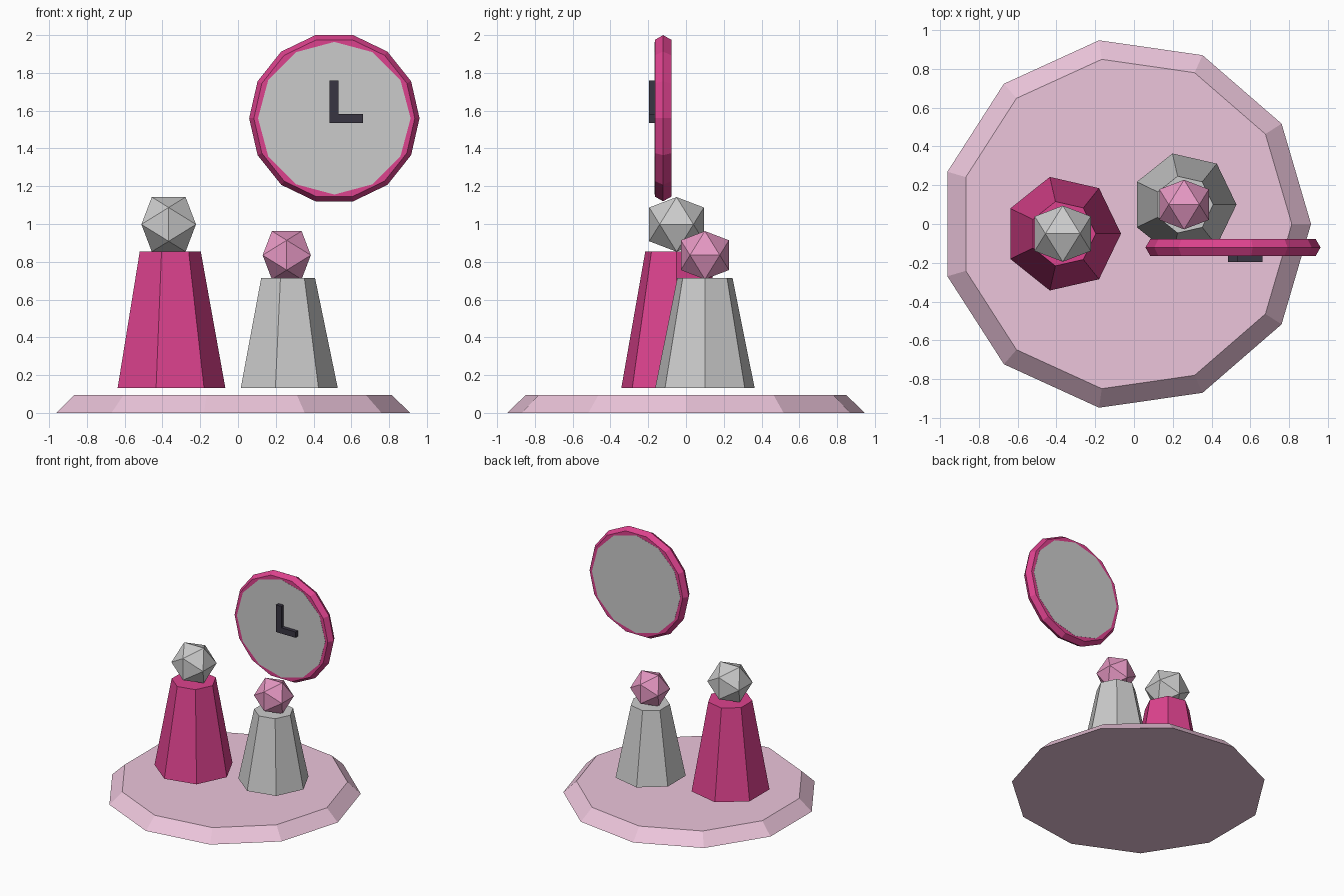
import bpy, bmesh
from math import cos, sin, tau, pi, sqrt

if "Cube" in bpy.data.objects:
    bpy.data.objects.remove(bpy.data.objects["Cube"])


def material(name, rgb):
    m = bpy.data.materials.new(name)
    m.diffuse_color = (*rgb, 1)
    m.use_nodes = True
    m.node_tree.nodes["Principled BSDF"].inputs["Base Color"].default_value = m.diffuse_color
    return m


BLUSH = material("blush", (0.84, 0.56, 0.71))
ROSE = material("rose", (0.72, 0.055, 0.27))
SKIN = material("soft_pink", (0.78, 0.31, 0.54))
DARK = material("dark", (0.04, 0.035, 0.055))


def finish(name, bm, loc, mat=None, rot=(0, 0, 0)):
    bmesh.ops.recalc_face_normals(bm, faces=bm.faces[:])
    mesh = bpy.data.meshes.new(name)
    bm.to_mesh(mesh)
    bm.free()
    ob = bpy.data.objects.new(name, mesh)
    ob.location, ob.rotation_euler = loc, rot
    if mat:
        mesh.materials.append(mat)
    bpy.context.collection.objects.link(ob)
    return ob


def loft(name, bottom, top, loc, mat=None, rot=(0, 0, 0)):
    """Closed solid between two matching outlines."""
    bm = bmesh.new()
    a = [bm.verts.new(p) for p in bottom]
    b = [bm.verts.new(p) for p in top]
    n = len(a)
    bm.faces.new(a[::-1])
    bm.faces.new(b)
    for i in range(n):
        j = (i + 1) % n
        bm.faces.new((a[i], a[j], b[j], b[i]))
    return finish(name, bm, loc, mat, rot)


def ring(n, r, z):
    return [(r * cos(tau * i / n), r * sin(tau * i / n), z) for i in range(n)]


def frustum(name, n, r0, r1, z0, z1, loc, mat=None, rot=(0, 0, 0)):
    return loft(name, ring(n, r0, z0), ring(n, r1, z1), loc, mat, rot)


def icosahedron(name, half, loc, mat=None):
    """Edge-up icosahedron; half is its half-width."""
    u = half * 2 / (1 + sqrt(5))
    bm = bmesh.new()
    for s in (-1, 1):
        for t in (-1, 1):
            for p in ((s * u, 0, t * half), (0, t * half, s * u), (t * half, s * u, 0)):
                bm.verts.new(p)
    bmesh.ops.convex_hull(bm, input=bm.verts[:])
    return finish(name, bm, loc, mat)


# Eleven-sided base
frustum("base", 11, 0.956, 0.857, 0, 0.095, (-0.044, 0, 0), BLUSH)

# Two figures: tapered seven-sided body and faceted head
for label, x, y, r0, r1, top, half, hz, body, head in (
        ("tall", -0.367, -0.05, 0.30, 0.17, 0.854, 0.1446, 0.998, ROSE, None),
        ("short", 0.258, 0.10, 0.27, 0.15, 0.714, 0.1276, 0.835, None, SKIN)):
    frustum(label + "_figure_body", 7, r0, r1, 0.132, top, (x, y, 0), body)
    icosahedron(label + "_figure_head", half, (x, y, hz), head)

# Clock rim, dial and hands
centre = (0.51, -0.121, 1.56)
upright = (pi / 2, 0, 0)
bpy.ops.mesh.primitive_torus_add(major_segments=14, minor_segments=6, major_radius=0.401,
                                 minor_radius=0.05, location=centre, rotation=upright)
rim = bpy.context.object
rim.name = "clock_rim"
rim.data.materials.append(ROSE)
frustum("clock_dial", 12, 0.404, 0.404, -0.0445, 0.0445, centre, None, upright)

outline = [(-0.025, -0.025), (0.153, -0.025), (0.153, 0.023),
           (0.023, 0.023), (0.023, 0.2), (-0.025, 0.2)]
loft("clock_hands", [(x, y, 0.04) for x, y in outline],
     [(x, y, 0.075) for x, y in outline], centre, DARK, upright)
